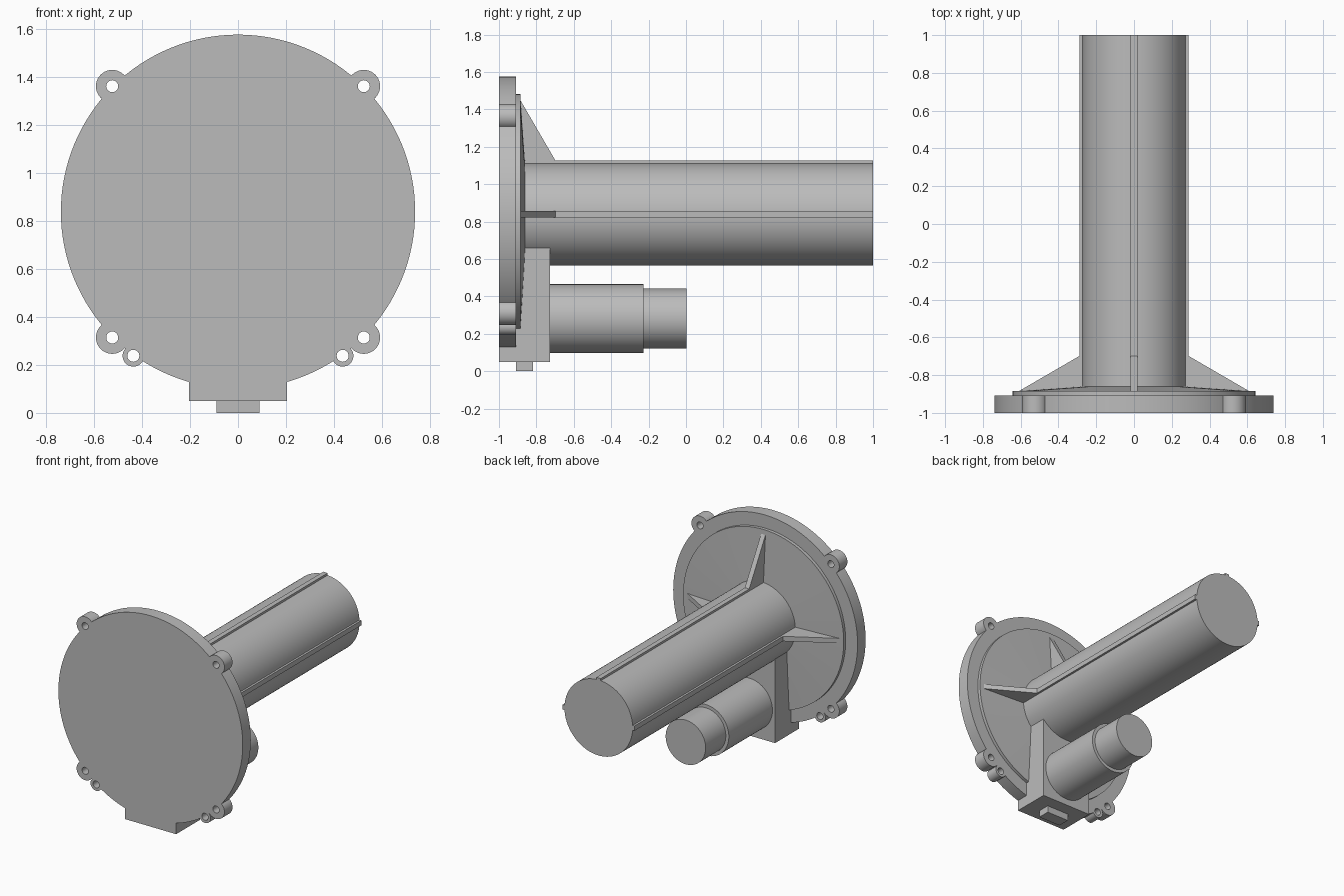
import bpy, bmesh, math
from mathutils import Matrix, Vector

cube = bpy.data.objects.get("Cube")
if cube:
    bpy.data.objects.remove(cube, do_unlink=True)

grey = bpy.data.materials.new("plain grey")
grey.use_nodes = True
grey.diffuse_color = (0.5, 0.5, 0.5, 1)
grey.node_tree.nodes["Principled BSDF"].inputs["Base Color"].default_value = (0.5, 0.5, 0.5, 1)

AXIS_Z = 0.838      # height of the disc and tube axis
MOTOR_Z = 0.281
FRONT, FLANGE_BACK = -1.0, -0.908


def finish(name, bm):
    bmesh.ops.recalc_face_normals(bm, faces=bm.faces)
    mesh = bpy.data.meshes.new(name)
    bm.to_mesh(mesh)
    bm.free()
    obj = bpy.data.objects.new(name, mesh)
    bpy.context.collection.objects.link(obj)
    mesh.materials.append(grey)
    return obj


def smooth(obj):
    bpy.ops.object.select_all(action="DESELECT")
    obj.select_set(True)
    bpy.context.view_layer.objects.active = obj
    bpy.ops.object.shade_smooth_by_angle(angle=math.radians(20))


def turned(name, profile, x=0, z=AXIS_Z, sides=96):
    """Solid of revolution about a y-parallel axis; profile is (radius, y)."""
    bm = bmesh.new()
    rings = []
    for r, y in profile:
        angles = [math.tau * i / sides for i in range(sides)]
        rings.append([bm.verts.new((x + r * math.cos(a), y, z + r * math.sin(a))) for a in angles])
    for a, b in zip(rings, rings[1:]):
        for i in range(sides):
            j = (i + 1) % sides
            bm.faces.new((a[i], a[j], b[j], b[i]))
    bm.faces.new(rings[0])
    bm.faces.new(rings[-1])
    return finish(name, bm)


def box(name, low, high):
    bm = bmesh.new()
    bmesh.ops.create_cube(bm, size=1)
    low, high = Vector(low), Vector(high)
    bmesh.ops.scale(bm, vec=high - low, verts=bm.verts)
    bmesh.ops.translate(bm, vec=(low + high) / 2, verts=bm.verts)
    return finish(name, bm)


def combine(target, tool, operation):
    mod = target.modifiers.new(operation.lower(), "BOOLEAN")
    mod.operation, mod.solver, mod.object = operation, "EXACT", tool
    bpy.context.view_layer.objects.active = target
    bpy.ops.object.modifier_apply(modifier=mod.name)
    bpy.data.objects.remove(tool, do_unlink=True)


# Flange with gearbox foot and drilled ears
flange = turned("flange", [(0.738, FRONT), (0.738, FLANGE_BACK)], sides=128)
combine(flange, box("foot", (-0.205, FRONT, 0.05), (0.205, -0.726, 0.68)), "UNION")
ears = [(s * x, z, r) for s in (-1, 1)
        for x, z, r in ((0.524, 1.361, 0.068), (0.524, 0.314, 0.068), (0.436, 0.238, 0.045))]
for x, z, r in ears:
    combine(flange, turned("ear", [(r, FRONT), (r, FLANGE_BACK)], x, z, 40), "UNION")
for x, z, r in ears:
    combine(flange, turned("drill", [(0.025, -1.1), (0.025, -0.8)], x, z, 24), "DIFFERENCE")
smooth(flange)

# Raised, slightly conical back cover
smooth(turned("back_cover", [(0.643, -0.95), (0.643, -0.885), (0.628, -0.885), (0.26, -0.86)], sides=128))

# Main tube
smooth(turned("main_tube", [(0.273, -0.9), (0.273, 1.0)]))

# Motor with stepped end
smooth(turned("motor", [(0.184, -0.75), (0.184, -0.227), (0.16, -0.227), (0.16, 0.004)], z=MOTOR_Z))

# Connector under the foot
box("connector", (-0.09, -0.908, 0.0), (0.09, -0.818, 0.07))

# Tube ribs that widen into gussets: top, left and right
outline = [(0.2, -0.9), (0.61, -0.9), (0.61, -0.885), (0.288, -0.698), (0.288, 1.0), (0.2, 1.0)]
for name, angle in (("top_rib", 0), ("left_rib", 90), ("right_rib", -90)):
    bm = bmesh.new()
    face = bm.faces.new([bm.verts.new((-0.0175, y, r)) for r, y in outline])
    extruded = bmesh.ops.extrude_face_region(bm, geom=[face])["geom"]
    moved = [v for v in extruded if isinstance(v, bmesh.types.BMVert)]
    bmesh.ops.translate(bm, vec=(0.035, 0, 0), verts=moved)
    turn = Matrix.Translation((0, 0, AXIS_Z)) @ Matrix.Rotation(math.radians(angle), 4, "Y")
    bmesh.ops.transform(bm, matrix=turn, verts=bm.verts)
    finish(name, bm)
